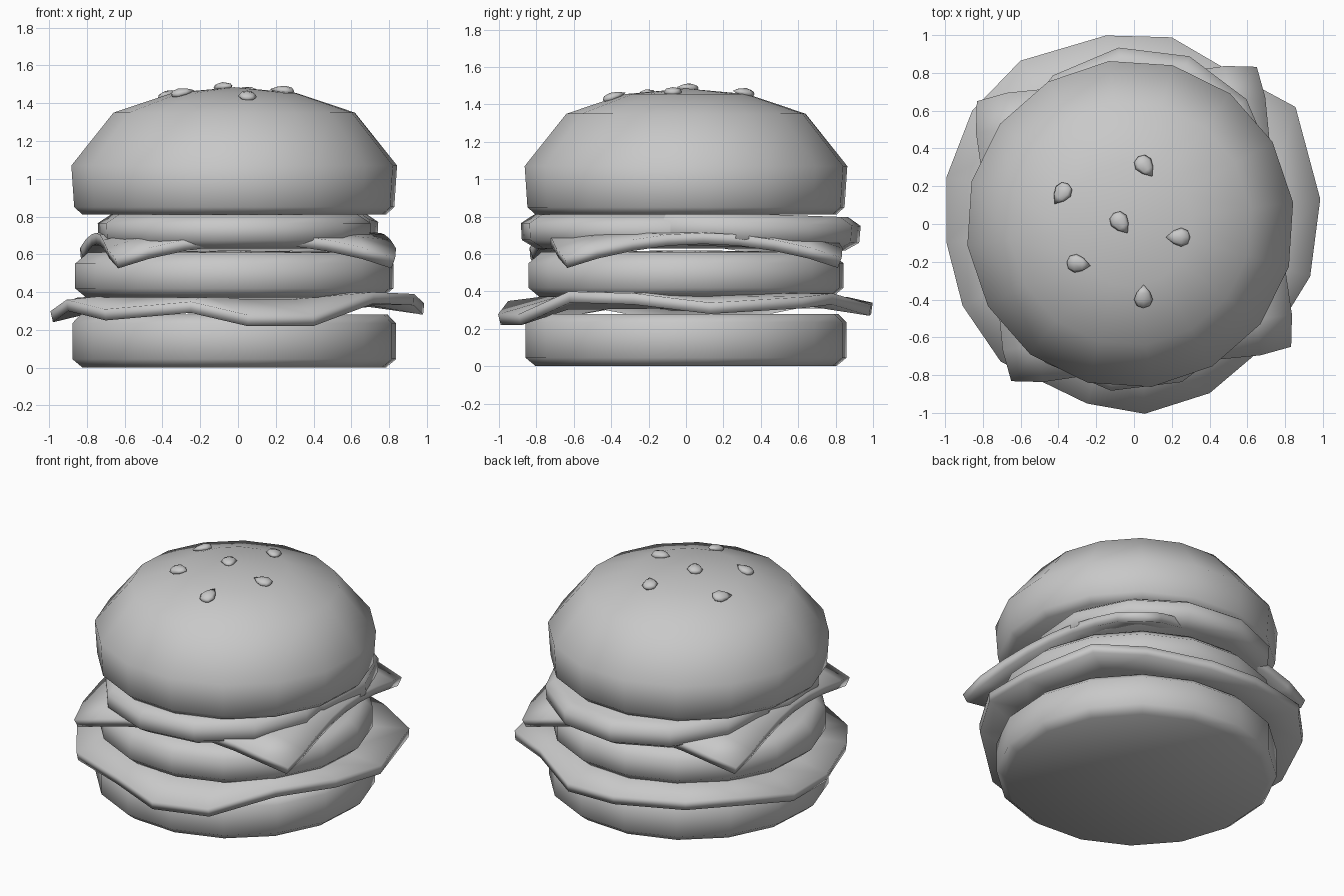
import bpy, bmesh
from math import pi, radians, hypot, cos, sin, atan2
from mathutils import Matrix, Vector

if "Cube" in bpy.data.objects:
    bpy.data.objects.remove(bpy.data.objects["Cube"], do_unlink=True)

grey = bpy.data.materials.new("plain grey")
grey.use_nodes = True
grey.diffuse_color = (0.58, 0.58, 0.58, 1)
grey.node_tree.nodes["Principled BSDF"].inputs["Base Color"].default_value = grey.diffuse_color


def finish(bm, name, angle=60):
    """Turn a bmesh into a smooth shaded object."""
    bmesh.ops.recalc_face_normals(bm, faces=bm.faces)
    mesh = bpy.data.meshes.new(name)
    bm.to_mesh(mesh)
    bm.free()
    mesh.materials.append(grey)
    obj = bpy.data.objects.new(name, mesh)
    bpy.context.collection.objects.link(obj)
    bpy.ops.object.select_all(action="DESELECT")
    obj.select_set(True)
    bpy.context.view_layer.objects.active = obj
    bpy.ops.object.shade_smooth_by_angle(angle=radians(angle))
    return obj


def lathe(profile, sides, phase):
    """Spin a (radius, height) profile that starts and ends on the axis."""
    bm = bmesh.new()
    turn = Matrix.Rotation(radians(phase), 3, "Z")
    verts = [bm.verts.new(turn @ Vector((r, 0, z))) for r, z in profile]
    edges = [bm.edges.new(pair) for pair in zip(verts, verts[1:])]
    bmesh.ops.spin(bm, geom=verts + edges, axis=(0, 0, 1), cent=(0, 0, 0),
                   angle=2 * pi, steps=sides)
    bmesh.ops.remove_doubles(bm, verts=bm.verts, dist=0.0005)
    return bm


def disc(name, profile, sides, phase, centre, tilt=0):
    obj = finish(lathe(profile, sides, phase), name)
    obj.location = centre
    obj.rotation_euler.x = radians(tilt)
    return obj


def thicken(obj, thickness):
    """Grow a sheet upwards."""
    mod = obj.modifiers.new("thickness", "SOLIDIFY")
    mod.thickness = thickness
    mod.offset = 1


# Buns and lower patty
disc("bottom_bun", [(0, 0), (.81, 0), (.865, .045), (.865, .235), (.82, .28), (0, .28)],
     16, 7.5, (-.02, 0, 0))
disc("patty", [(0, .37), (.79, .37), (.85, .42), (.85, .55), (.78, .61), (0, .62)],
     16, 7.5, (-.02, 0, 0))
dome = [(.87, 1.07), (.645, 1.35), (.33, 1.455), (0, 1.485)]
disc("top_bun", [(0, .81), (.81, .81), (.855, .85)] + dome, 16, 7.5, (-.02, 0, 0))

# Two overlapping slices under the top bun
slice_profile = [(0, -.09), (.65, -.09), (.725, -.045), (.73, .045), (.66, .09), (0, .09)]
disc("front_slice", slice_profile, 12, 22, (-.02, -.16, .72))
disc("back_slice", slice_profile, 12, 8, (.02, .21, .73), -2)

# Cheese: square sheet with drooping, rounded corners
bm = bmesh.new()
bmesh.ops.create_grid(bm, x_segments=8, y_segments=8, size=.755)
for v in bm.verts:
    x, y = v.co.xy
    r = hypot(x, y)
    if r > 1.03:
        v.co.xy *= .965
    v.co.z = .66 - .41 * max(0, r - .74)
bm.transform(Matrix.Rotation(radians(7), 4, "Z"))
thicken(finish(bm, "cheese"), .06)

# Lettuce: wavy sheet with an irregular rim
rim = [(.05, -.99, .22), (.4, -.88, .22), (.72, -.62, .34), (.93, -.28, .33),
       (.98, .13, .28), (.85, .62, .31), (.55, .78, .33), (.2, .98, .27),
       (-.15, .99, .28), (-.6, .86, .31), (-.85, .6, .31), (-.98, .25, .24),
       (-.98, -.1, .24), (-.9, -.43, .3), (-.7, -.72, .25), (-.25, -.94, .29)]
bm = bmesh.new()
middle = bm.verts.new((0, 0, .31))
inner = [bm.verts.new((x * .72, y * .72, .32 + (z - .28) * .3)) for x, y, z in rim]
outer = [bm.verts.new(p) for p in rim]
for i in range(len(rim)):
    j = i - 1
    bm.faces.new((middle, inner[j], inner[i]))
    bm.faces.new((inner[j], outer[j], outer[i], inner[i]))
thicken(finish(bm, "lettuce"), .06)


def dome_height(r):
    for (r1, z1), (r0, z0) in zip(dome, dome[1:]):
        if r0 <= r <= r1:
            return z0 + (z1 - z0) * (r - r0) / (r1 - r0)


# Sesame seeds: teardrops lying on the dome, (x, y, direction of tip)
seeds = [(.055, .31, -55), (-.38, .165, 235), (-.075, .01, -55),
         (.24, -.07, 180), (-.3, -.21, -8), (.05, -.39, 90)]
for n, (x, y, heading) in enumerate(seeds):
    bm = lathe([(0, -.058), (.035, -.045), (.05, -.01), (.035, .03), (0, .072)], 8, 0)
    bm.transform(Matrix.Diagonal((.5, 1, 1, 1)))
    bm.transform(Matrix.Rotation(pi / 2, 4, "Y"))
    seed = finish(bm, f"sesame_seed_{n + 1}", 80)
    r = hypot(x + .02, y)
    slope = (dome_height(max(0, r - .05)) - dome_height(r + .05)) / .1
    a = atan2(y, x + .02)
    normal = Vector((cos(a) * slope, sin(a) * slope, 1))
    seed.rotation_mode = "QUATERNION"
    lean = Vector((0, 0, 1)).rotation_difference(normal)
    seed.rotation_quaternion = lean @ Matrix.Rotation(radians(heading), 3, "Z").to_quaternion()
    seed.location = (x, y, dome_height(r) + .008)
